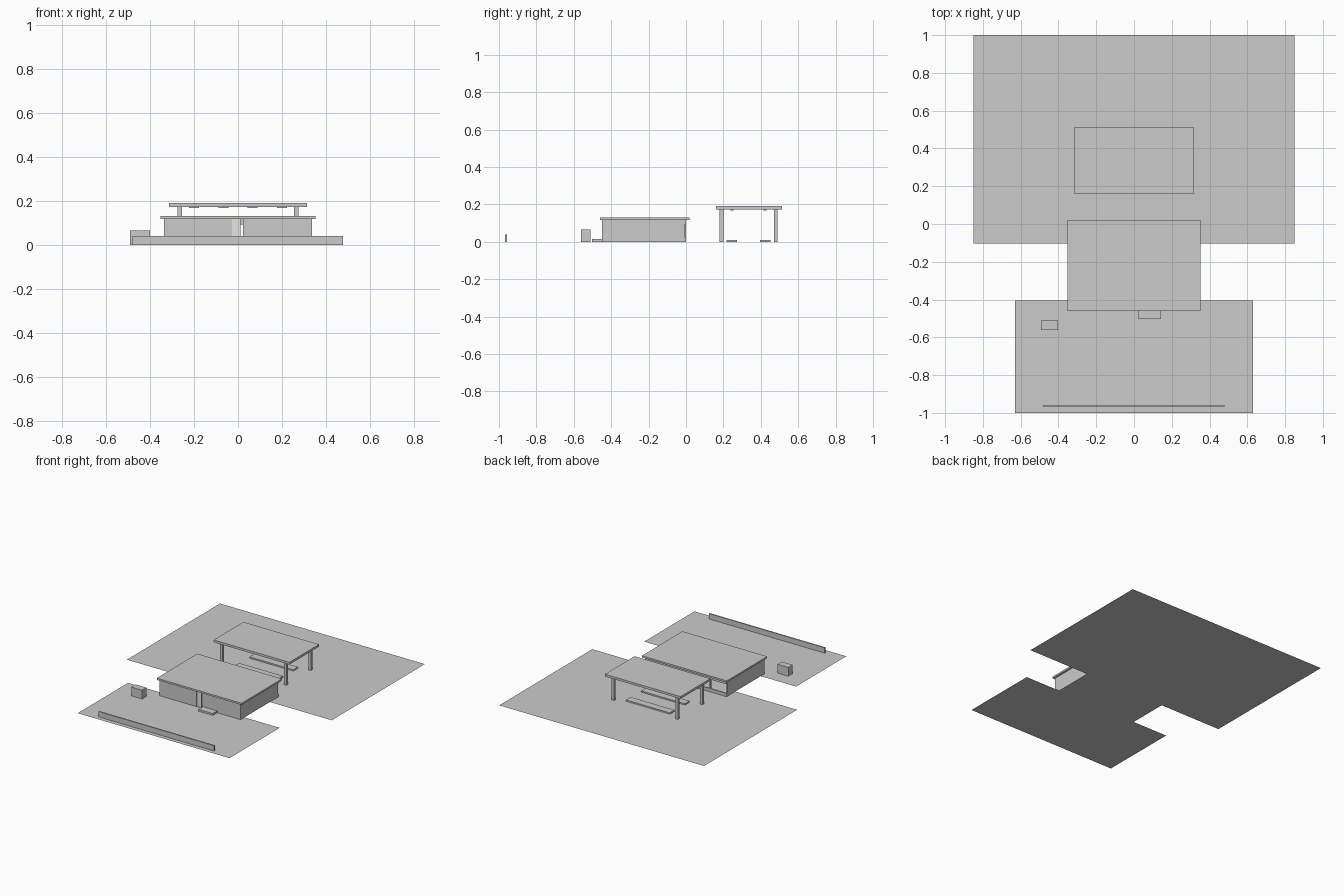
import bpy
import bmesh

if "Cube" in bpy.data.objects:
    bpy.data.objects.remove(bpy.data.objects["Cube"])


def box(name, x, y, z, color=None):
    """Axis-aligned box from (min, max) ranges; a zero-height range gives a flat sheet."""
    bm = bmesh.new()
    if z[0] == z[1]:
        bmesh.ops.create_grid(bm, x_segments=1, y_segments=1, size=0.5)
    else:
        bmesh.ops.create_cube(bm, size=1)
    for v in bm.verts:
        for i, (lo, hi) in enumerate((x, y, z)):
            v.co[i] = (lo + hi) / 2 + v.co[i] * (hi - lo)
    me = bpy.data.meshes.new(name)
    bm.to_mesh(me)
    bm.free()
    ob = bpy.data.objects.new(name, me)
    bpy.context.collection.objects.link(ob)
    if color:
        mat = bpy.data.materials.new(name + "_color")
        mat.diffuse_color = color
        mat.use_nodes = True
        mat.node_tree.nodes["Principled BSDF"].inputs["Base Color"].default_value = mat.diffuse_color
        me.materials.append(mat)
    return ob


# Paved lots
box("back_lot", (-0.85, 0.85), (-0.103, 1.0), (0, 0))
box("front_lot", (-0.63, 0.63), (-1.0, -0.405), (0, 0))

# Shop shell, hollow with an open window band at the back
T = 0.008
box("shop_floor", (-0.337, 0.337), (-0.45, 0), (0, 0.002))
box("front_wall_left", (-0.337, -0.028), (-0.45, -0.45 + T), (0, 0.118))
box("front_wall_right", (0.022, 0.337), (-0.45, -0.45 + T), (0, 0.118))
for side, s in (("left", -1), ("right", 1)):
    box("side_wall_" + side, sorted((s * 0.337, s * (0.337 - T))), (-0.45, -T), (0, 0.118))
box("back_sill", (-0.337, 0.337), (-T, 0), (0, 0.025))
box("back_header", (-0.337, 0.337), (-T, 0), (0.093, 0.118))
for i, x in enumerate((-0.2, 0.2)):
    box(f"window_post_{i}", (x - 0.004, x + 0.004), (-T, 0), (0.025, 0.093))
box("front_door", (-0.028, 0.012), (-0.448, -0.444), (0, 0.118), (0.8, 0.8, 0.74, 1))
box("shop_roof", (-0.352, 0.352), (-0.46, 0.02), (0.118, 0.131))

# Front step, storage bin and low boundary wall
box("front_step", (0.025, 0.143), (-0.503, -0.45), (0, 0.014))
box("storage_bin", (-0.492, -0.402), (-0.562, -0.511), (0, 0.066))
box("boundary_wall", (-0.481, 0.479), (-0.967, -0.957), (0, 0.04))

# Canopy with posts, ceiling lights and raised islands
box("canopy_roof", (-0.314, 0.314), (0.16, 0.513), (0.174, 0.191))
for j, y in enumerate((0.19, 0.48)):
    for i, x in enumerate((-0.265, 0.265)):
        box(f"canopy_post_{j}{i}", (x - 0.01, x + 0.01), (y - 0.01, y + 0.01), (0, 0.174))
for j, y in enumerate((0.245, 0.423)):
    box(f"island_{j}", (-0.182, 0.182), (y - 0.028, y + 0.028), (0, 0.01))
    for i in range(4):
        x = -0.2 + i * 0.4 / 3
        box(f"canopy_light_{j}{i}", (x - 0.023, x + 0.023), (y - 0.008, y + 0.008), (0.169, 0.174))
